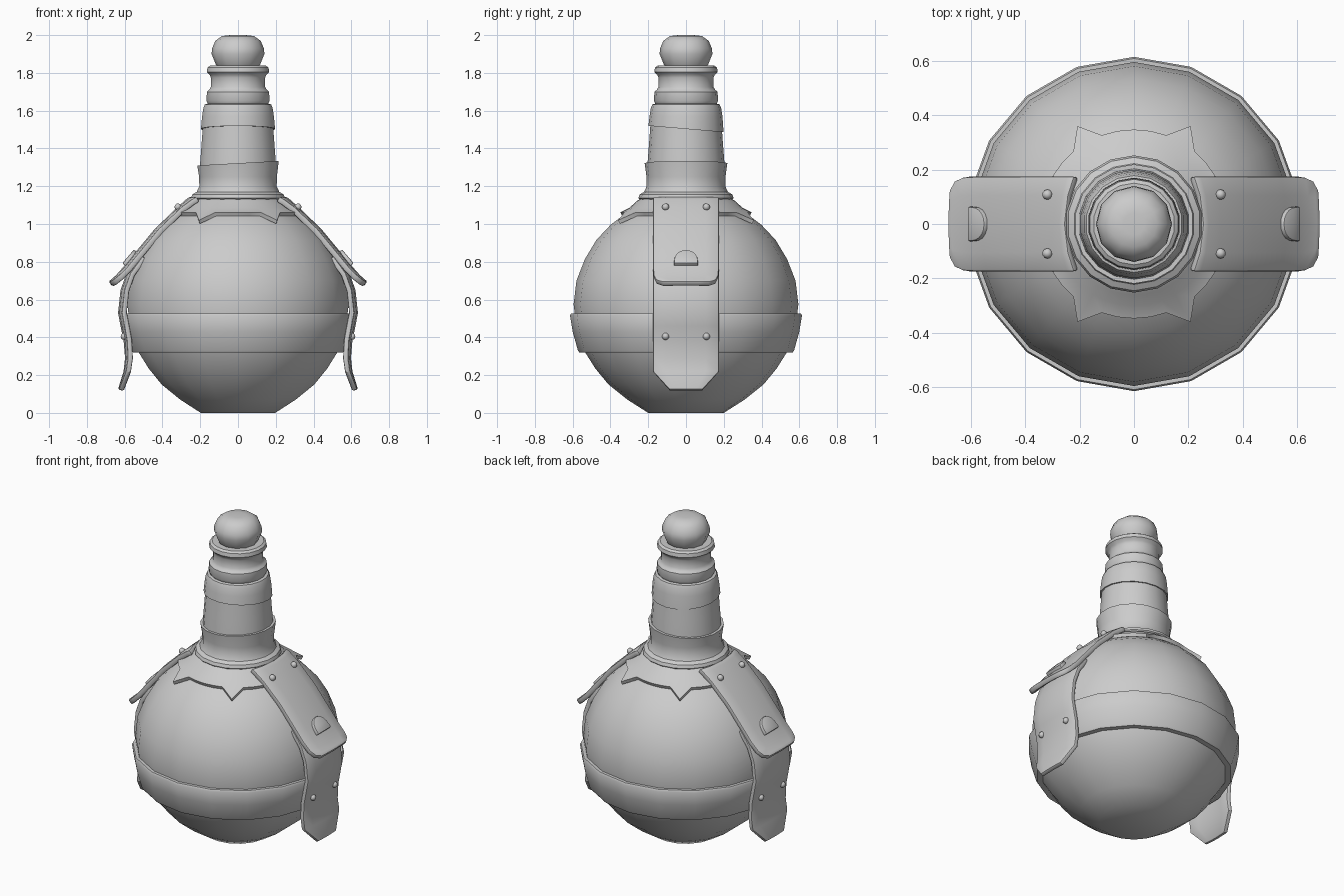
import bpy, bmesh
from math import sin, cos, pi, radians
from mathutils import Vector

if "Cube" in bpy.data.objects:
    bpy.data.objects.remove(bpy.data.objects["Cube"])


def make(name, verts, faces, thick=0, bevel=0, mirror=(False, False), angle=35):
    me = bpy.data.meshes.new(name)
    me.from_pydata([tuple(v) for v in verts], [], faces)
    ob = bpy.data.objects.new(name, me)
    bpy.context.collection.objects.link(ob)
    if thick:
        m = ob.modifiers.new("thickness", 'SOLIDIFY')
        m.thickness, m.offset = thick, -1
    if bevel:
        m = ob.modifiers.new("soft_edge", 'BEVEL')
        m.width, m.segments = bevel, 2
        m.limit_method, m.angle_limit = 'ANGLE', radians(50)
    if any(mirror):
        m = ob.modifiers.new("mirror", 'MIRROR')
        m.use_axis = (mirror[0], mirror[1], False)
        m.use_mirror_merge = False
    bpy.ops.object.select_all(action='DESELECT')
    ob.select_set(True)
    bpy.context.view_layer.objects.active = ob
    bpy.ops.object.convert(target='MESH')
    bpy.ops.object.shade_smooth_by_angle(angle=radians(angle))
    return ob


def lathe(name, profile, sides=18, tilt=(0, 0), tilted=(), angle=35):
    """Spin (radius, z) points; rows listed in 'tilted' lie on a slanted plane."""
    verts, faces = [], []
    for i, (r, z) in enumerate(profile):
        for k in range(sides):
            a = pi / 2 + 2 * pi * k / sides
            x, y = r * cos(a), r * sin(a)
            dz = tilt[0] * x + tilt[1] * y if i in tilted else 0
            verts.append((x, y, z + dz))
    for i in range(len(profile) - 1):
        for k in range(sides):
            j = (k + 1) % sides
            faces.append((i * sides + k, i * sides + j,
                          (i + 1) * sides + j, (i + 1) * sides + k))
    faces.append(tuple(reversed(range(sides))))
    n = (len(profile) - 1) * sides
    faces.append(tuple(range(n, n + sides)))
    return make(name, verts, faces, angle=angle)


def strap(name, rows, thick):
    """Rows of (x, z, half width, edge setback) along the strap's outer face."""
    cols = [-1, -.6, 0, .6, 1]
    n = len(cols)
    verts = [(x - back * t * t, w * t, z) for x, z, w, back in rows for t in cols]
    faces = [(i * n + c, (i + 1) * n + c, (i + 1) * n + c + 1, i * n + c + 1)
             for i in range(len(rows) - 1) for c in range(n - 1)]
    return make(name, verts, faces, thick, 0.008, (True, False), 40)


# Round flask body
lathe("flask_body", [(.20, 0), (.31, .07), (.41, .15), (.48, .235), (.54, .33),
                     (.58, .45), (.595, .575), (.58, .70), (.535, .815),
                     (.475, .915), (.40, .995), (.32, 1.055), (.2, 1.12)])

# Belly band
lathe("belly_band", [(.52, .32), (.565, .32), (.572, .33), (.60, .43),
                     (.614, .515), (.608, .527), (.57, .527)], angle=40)

# Neck, base ring and wrapped sections
lathe("neck_base", [(.2, 1.12), (.235, 1.12), (.252, 1.138), (.245, 1.157), (.222, 1.17),
                    (.208, 1.20), (.209, 1.25), (.219, 1.322), (.195, 1.322)],
      tilt=(.055, 0), tilted=(7, 8))
lathe("neck", [(.207, 1.25), (.203, 1.33), (.196, 1.42), (.188, 1.53)])
lathe("neck_wrap", [(.18, 1.503), (.199, 1.503), (.193, 1.57), (.186, 1.615),
                    (.178, 1.633), (.15, 1.64)], tilt=(0, -.085), tilted=(0, 1))
lathe("mouth_ring", [(.14, 1.637), (.162, 1.637), (.17, 1.652), (.167, 1.70),
                     (.155, 1.71), (.146, 1.725), (.146, 1.775), (.152, 1.79),
                     (.168, 1.805), (.164, 1.828), (.15, 1.838), (.1, 1.838)])

# Stopper
lathe("stopper", [(.10, 1.82), (.118, 1.845), (.14, 1.90), (.137, 1.93),
                  (.12, 1.97), (.085, 1.995), (.04, 2.0)], sides=12, angle=60)

# Pointed leather collar with four spikes
verts, faces = [], []
N = 36
for ring in range(4):
    for k in range(N):
        deg = k * 10
        spike = deg in (60, 120, 240, 300)
        r, z = [(.22, 1.145), (.26, 1.122), (.30, 1.085),
                (.415, 1.02) if spike else (.347, 1.062)][ring]
        a = radians(deg)
        verts.append((r * cos(a), r * sin(a), z))
for i in range(3):
    for k in range(N):
        j = (k + 1) % N
        faces.append((i * N + k, (i + 1) * N + k, (i + 1) * N + j, i * N + j))
make("collar", verts, faces, .022, angle=45)

# Side straps, upper over lower
strap("upper_strap", [(.255, 1.145, .175, .035), (.275, 1.13, .175, .03), (.32, 1.09, .175, .02),
                      (.44, .975, .175, .02), (.56, .83, .175, .02),
                      (.605, .775, .175, .02), (.645, .73, .172, .015),
                      (.672, .706, .158, .012), (.685, .695, .12, .005)], .032)
strap("lower_strap", [(.525, .83, .175, .02), (.59, .74, .175, .02),
                      (.622, .65, .175, .02), (.635, .53, .175, .02),
                      (.622, .46, .175, .02), (.606, .385, .175, .018),
                      (.598, .29, .175, .015), (.606, .22, .175, .012),
                      (.635, .125, .088, .004)], .028)

# Half-round buckle tabs
up, out = Vector((-.65, 0, .76)), Vector((.76, 0, .65))
base = Vector((.596, 0, .778))
M = 10
tab = [base + up * (.095 * max(0, sin(pi * k / M)) ** .7)
       + Vector((0, .064 * cos(pi * k / M), 0)) + out * h
       for h in (-.02, .022) for k in range(M + 1)]
n = M + 1
sides = [(k, (k + 1) % n, n + (k + 1) % n, n + k) for k in range(n)]
make("buckle_tab", tab, [tuple(reversed(range(n))), tuple(range(n, 2 * n))] + sides,
     bevel=.006, mirror=(True, False))


# Rivets
def rivet(name, pos):
    bm = bmesh.new()
    bmesh.ops.create_uvsphere(bm, u_segments=10, v_segments=6, radius=.019)
    bm.verts.index_update()
    make(name, [v.co + Vector(pos) for v in bm.verts],
         [tuple(v.index for v in f.verts) for f in bm.faces],
         mirror=(True, True), angle=60)
    bm.free()


rivet("upper_rivets", (.318, .108, 1.09))
rivet("lower_rivets", (.603, .108, .405))
